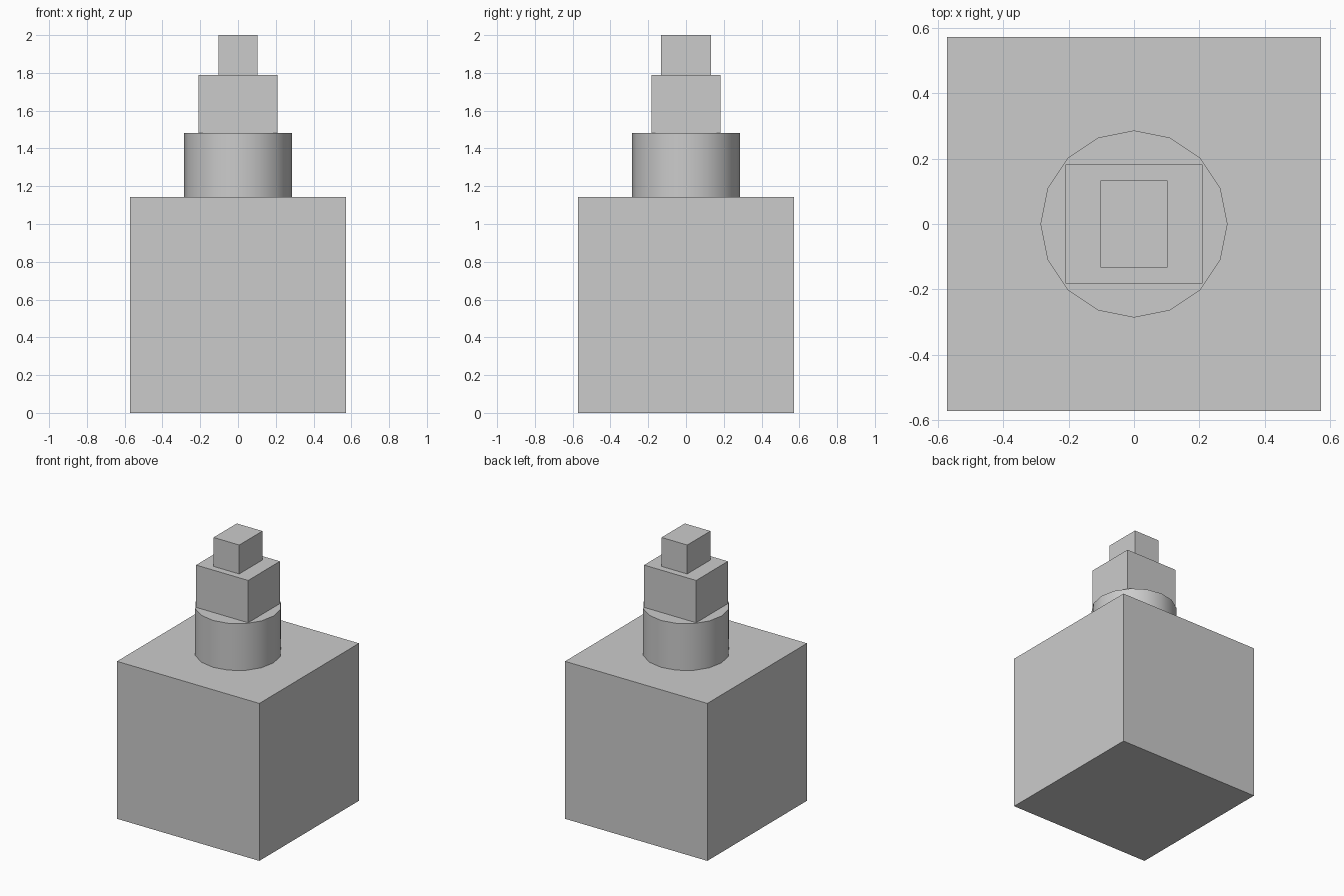
import bpy
import math

if "Cube" in bpy.data.objects:
    bpy.data.objects.remove(bpy.data.objects["Cube"])


def box(name, sx, sy, z0, z1):
    bpy.ops.mesh.primitive_cube_add(size=1, location=(0, 0, (z0 + z1) / 2))
    ob = bpy.context.object
    ob.name = name
    ob.scale = (sx, sy, z1 - z0)
    bpy.ops.object.transform_apply(location=False, rotation=False, scale=True)
    return ob


# large cube at the bottom
box("base_block", 1.143, 1.143, 0, 1.143)

# 16-sided smooth collar, with corners on the x and y axes
bpy.ops.mesh.primitive_cylinder_add(vertices=16, radius=0.2857, depth=0.34,
                                    location=(0, 0, 1.313))
bpy.context.object.name = "round_collar"
bpy.ops.object.shade_smooth_by_angle(angle=math.radians(40))

# two stacked blocks on top
box("middle_block", 0.418, 0.364, 1.483, 1.79)
box("top_block", 0.206, 0.266, 1.79, 2.0)
